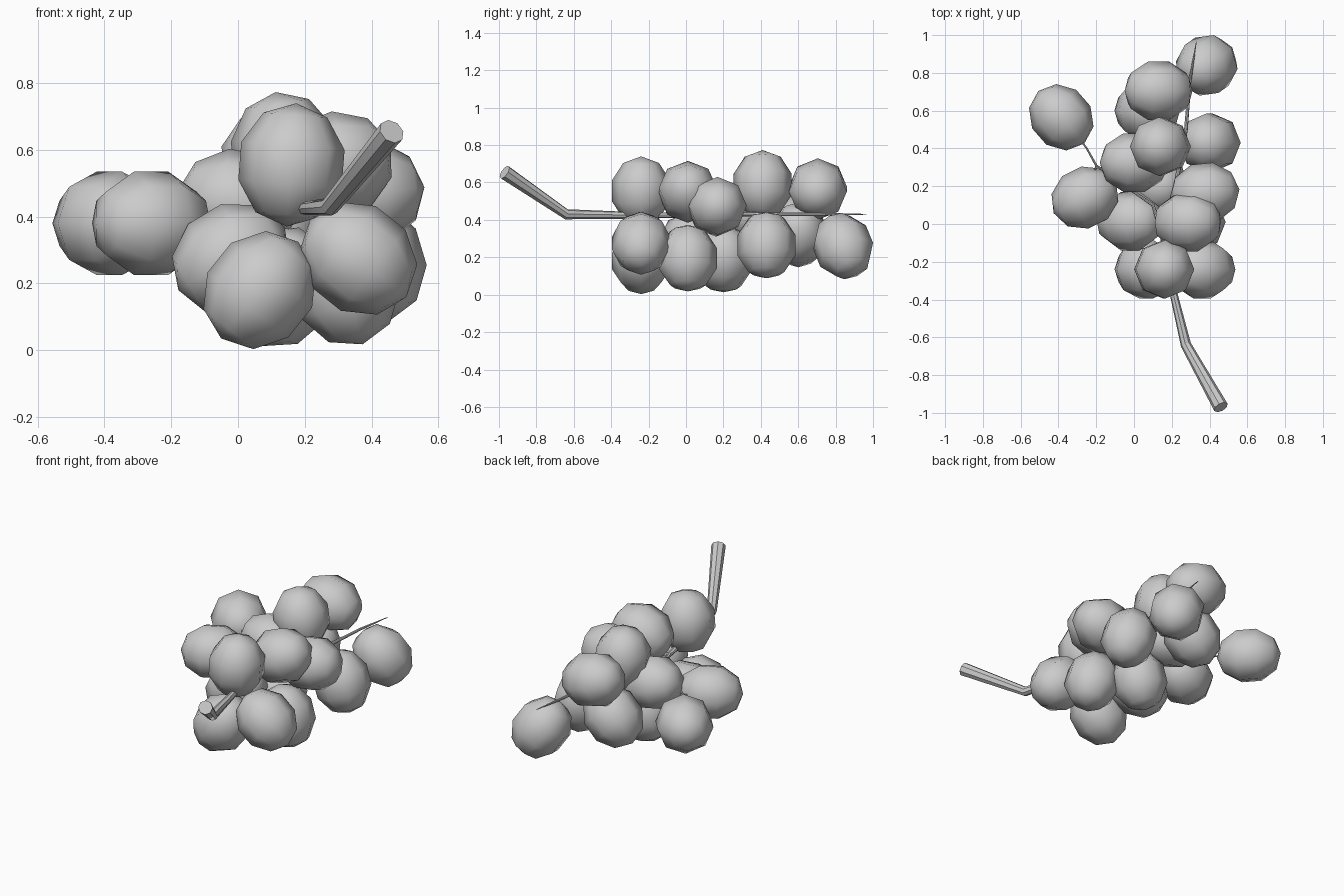
import bpy
from mathutils import Vector


# One low-poly oval grape, long axis pointing along the given direction
def grape(i, centre, axis):
    bpy.ops.mesh.primitive_uv_sphere_add(segments=8, ring_count=5, radius=1, location=centre)
    o = bpy.context.object
    o.name = f"grape_{i:02d}"
    o.scale = (0.163, 0.163, 0.185)
    o.rotation_mode = 'QUATERNION'
    o.rotation_quaternion = Vector(axis).to_track_quat('Z', 'Y')
    bpy.ops.object.shade_smooth()


# Tapered tube through points given as (x, y, z, radius)
def branch(name, pts):
    cu = bpy.data.curves.new(name, 'CURVE')
    cu.dimensions = '3D'
    cu.bevel_depth = 1.0
    cu.bevel_resolution = 2
    cu.use_fill_caps = True
    sp = cu.splines.new('POLY')
    sp.points.add(len(pts) - 1)
    for p, (x, y, z, r) in zip(sp.points, pts):
        p.co = (x, y, z, 1)
        p.radius = r
    sp.use_smooth = True
    o = bpy.data.objects.new(name, cu)
    bpy.context.collection.objects.link(o)
    bpy.ops.object.select_all(action='DESELECT')
    o.select_set(True)
    bpy.context.view_layer.objects.active = o
    bpy.ops.object.convert(target='MESH')
    bpy.ops.object.shade_smooth_by_angle()


# Grapes: centre, long axis
grapes = [
    ((-0.385, 0.565, 0.38), (-0.7, 0.8, 0)),
    ((-0.26, 0.14, 0.38), (-1, -0.5, 0)),
    ((0.385, 0.84, 0.26), (0.5, 0.35, -0.85)),
    ((0.13, 0.705, 0.565), (-1, 0, 0.25)),
    ((0.07, 0.60, 0.32), (-0.7, 0, -0.7)),
    ((0.14, 0.41, 0.59), (-0.15, 0, 1)),
    ((0.40, 0.43, 0.265), (0.3, 0, -1)),
    ((0.0, 0.325, 0.44), (-1, 0, 0.2)),
    ((0.375, 0.165, 0.47), (1, 0.1, 0.1)),
    ((-0.02, 0.015, 0.275), (-1, 0, -0.6)),
    ((0.285, 0.01, 0.55), (1, 0, 0.4)),
    ((0.16, -0.24, 0.555), (0.08, 0, 1)),
    ((0.36, -0.24, 0.275), (1, 0, -0.8)),
    ((0.065, -0.24, 0.18), (-0.8, 0, -1)),
    ((0.32, 0.01, 0.195), (0.3, 0, -1)),
    ((0.13, 0.20, 0.19), (-0.3, 0, -1)),
]
for i, (c, a) in enumerate(grapes, 1):
    grape(i, c, a)

# Main stem from the cut end through the bunch to its thin tip
branch("stem", [
    (0.46, -0.97, 0.655, 0.04), (0.275, -0.64, 0.43, 0.028),
    (0.205, -0.35, 0.425, 0.02), (0.15, -0.06, 0.425, 0.014),
    (0.22, 0.2, 0.43, 0.012), (0.275, 0.5, 0.43, 0.01),
    (0.295, 0.75, 0.43, 0.008), (0.33, 0.965, 0.43, 0.002)])

# Side branch reaching the two outlying grapes
branch("side_branch", [
    (0.15, -0.06, 0.425, 0.012), (0.1, 0.1, 0.42, 0.009),
    (-0.2, 0.31, 0.41, 0.006), (-0.25, 0.4, 0.4, 0.005),
    (-0.31, 0.48, 0.38, 0.004)])
branch("twig", [(-0.2, 0.31, 0.41, 0.005), (-0.23, 0.2, 0.38, 0.004)])
